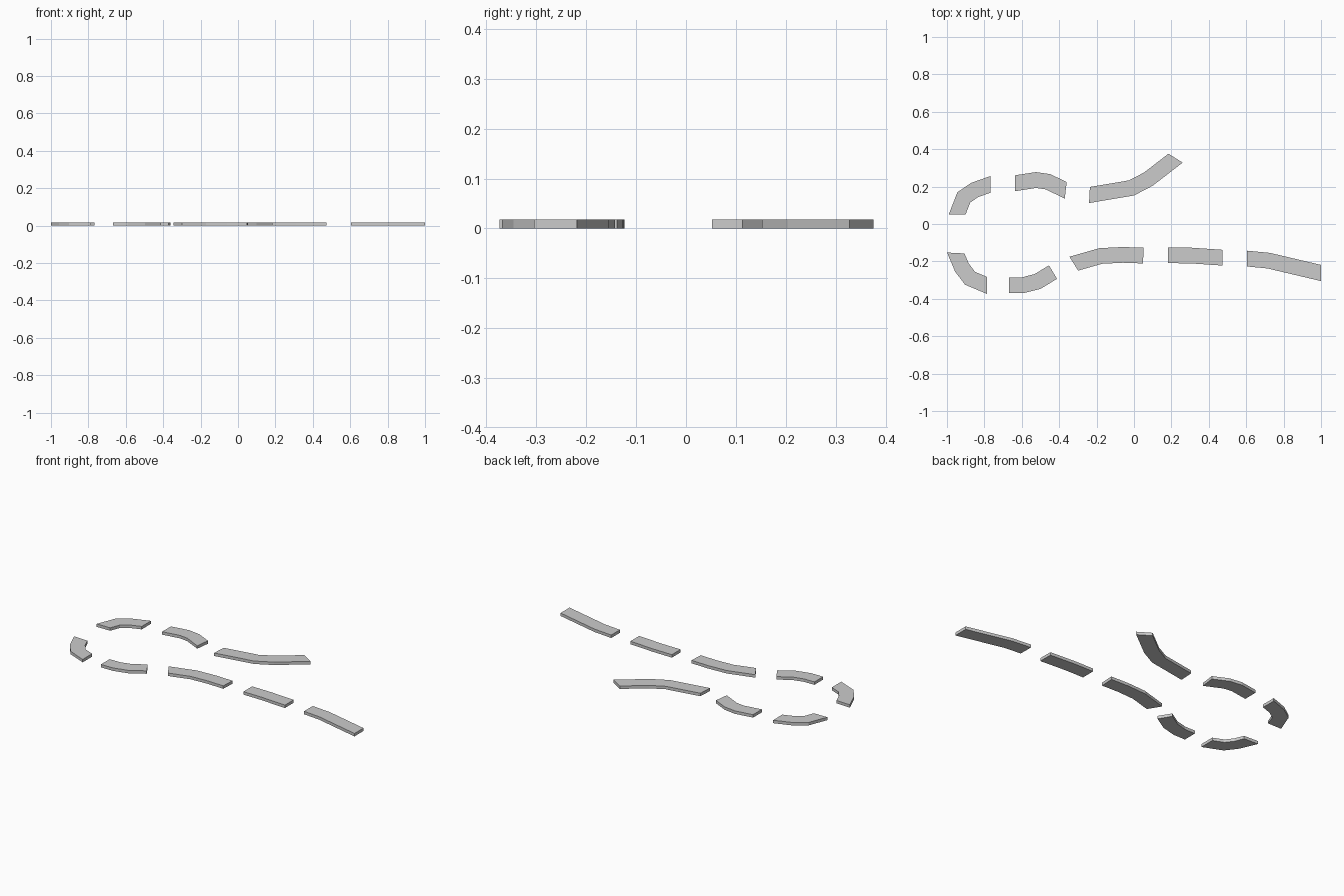
import bpy, bmesh
from math import radians, cos, sin
from mathutils import Vector

if "Cube" in bpy.data.objects:
    bpy.data.objects.remove(bpy.data.objects["Cube"])

WIDTH = 0.084
HEIGHT = 0.018


def strip(name, path, start=90, end=90):
    """Flat slab along a centreline, mitred joints; start/end are cut angles."""
    pts = [Vector(p) for p in path]
    dirs = [(b - a).normalized() for a, b in zip(pts, pts[1:])]
    bm = bmesh.new()
    left, right = [], []
    for i, p in enumerate(pts):
        d = dirs[min(i, len(dirs) - 1)]
        n = Vector((-d.y, d.x))
        if i == 0 or i == len(pts) - 1:
            a = radians(start if i == 0 else end)
            cut = Vector((cos(a), sin(a)))
        else:
            t = dirs[i - 1] + d
            cut = Vector((-t.y, t.x)).normalized()
        off = cut * (WIDTH / 2 / cut.dot(n))
        left.append(bm.verts.new((*(p + off), 0)))
        right.append(bm.verts.new((*(p - off), 0)))
    # quads along the strip, then extruded to thickness
    for i in range(len(pts) - 1):
        bm.faces.new((right[i], right[i + 1], left[i + 1], left[i]))
    ext = bmesh.ops.extrude_face_region(bm, geom=bm.faces[:])
    top = [v for v in ext["geom"] if isinstance(v, bmesh.types.BMVert)]
    bmesh.ops.translate(bm, verts=top, vec=(0, 0, HEIGHT))
    bmesh.ops.recalc_face_normals(bm, faces=bm.faces[:])
    me = bpy.data.meshes.new(name)
    bm.to_mesh(me)
    bm.free()
    bpy.context.collection.objects.link(bpy.data.objects.new(name, me))


# Upper row, left to right
strip("upper_hook_strip", [(-.945, .052), (-.91, .142), (-.852, .182), (-.767, .212)], start=0)
strip("upper_arch_strip", [(-.635, .218), (-.525, .235), (-.46, .226), (-.365, .18)], end=83)
strip("upper_rising_strip", [(-.238, .155), (-.013, .193), (.077, .24), (.222, .352)],
      start=87, end=148)

# Lower row, left to right
strip("lower_hook_strip", [(-.953, -.155), (-.92, -.233), (-.877, -.29), (-.787, -.328)], start=177)
strip("lower_bowl_strip", [(-.667, -.327), (-.593, -.327), (-.515, -.307), (-.433, -.257)], end=121)
strip("lower_bend_strip", [(-.322, -.212), (-.178, -.171), (-.06, -.165), (.05, -.169)], start=122, end=87)
strip("lower_straight_strip", [(.183, -.167), (.31, -.169), (.472, -.18)])
strip("lower_tail_strip", [(.605, -.185), (.72, -.196), (1.0, -.262)])
